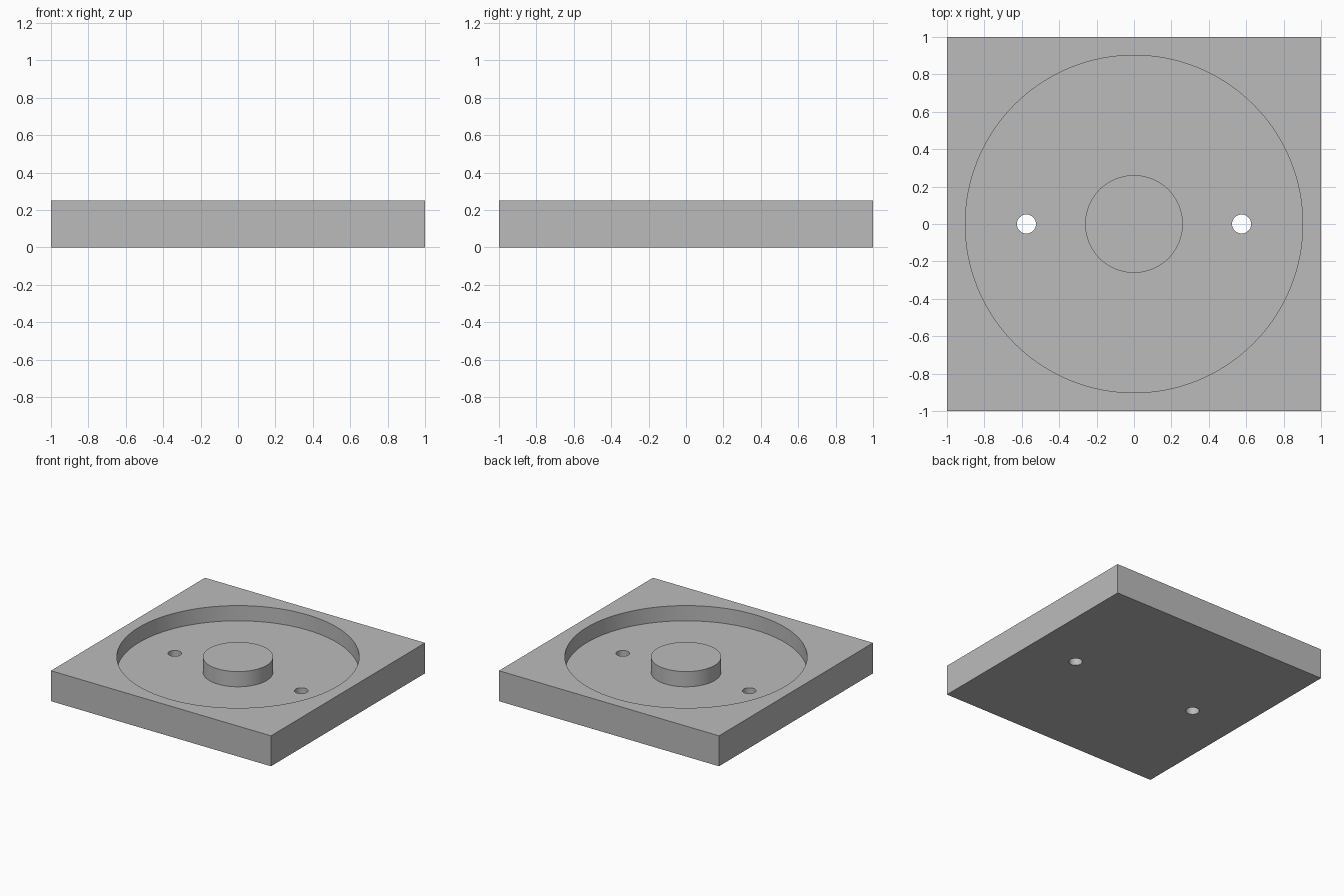
import bpy

cube = bpy.data.objects.get("Cube")
if cube:
    bpy.data.objects.remove(cube, do_unlink=True)

HEIGHT = 0.25
FLOOR = 0.125
RECESS_R, BOSS_R, HOLE_R = 0.902, 0.261, 0.051
HOLE_X = 0.575

grey = bpy.data.materials.new("plain_grey")
grey.use_nodes = True
grey.diffuse_color = (0.5, 0.5, 0.5, 1)
grey.node_tree.nodes["Principled BSDF"].inputs["Base Color"].default_value = grey.diffuse_color


def cylinder(name, radius, z0, z1, x=0.0, sides=128):
    bpy.ops.mesh.primitive_cylinder_add(vertices=sides, radius=radius, depth=z1 - z0,
                                        location=(x, 0, (z0 + z1) / 2))
    ob = bpy.context.object
    ob.name = name
    ob.data.materials.append(grey)
    return ob


def combine(target, tool, operation):
    """Apply a boolean to the target and discard the tool."""
    tool.hide_render = True
    mod = target.modifiers.new(tool.name, 'BOOLEAN')
    mod.operation = operation
    mod.solver = 'EXACT'
    mod.object = tool
    bpy.context.view_layer.objects.active = target
    bpy.ops.object.modifier_apply(modifier=mod.name)
    bpy.data.objects.remove(tool, do_unlink=True)


# Square plate
bpy.ops.mesh.primitive_cube_add(size=2, location=(0, 0, HEIGHT / 2))
plate = bpy.context.object
plate.name = "recessed_plate"
plate.scale.z = HEIGHT / 2
bpy.ops.object.transform_apply(location=True, rotation=False, scale=True)
plate.data.materials.append(grey)

# Round recess
combine(plate, cylinder("recess_cutter", RECESS_R, FLOOR, HEIGHT + 0.1), 'DIFFERENCE')

# Central boss, level with the rim
combine(plate, cylinder("centre_boss", BOSS_R, FLOOR - 0.05, HEIGHT), 'UNION')

# Two through holes
for side in (-1, 1):
    combine(plate, cylinder("hole_cutter", HOLE_R, -0.1, HEIGHT + 0.1, side * HOLE_X, 48), 'DIFFERENCE')

# Smooth round walls with sharp rims
bpy.ops.object.select_all(action='DESELECT')
plate.select_set(True)
bpy.context.view_layer.objects.active = plate
bpy.ops.object.shade_smooth_by_angle()
